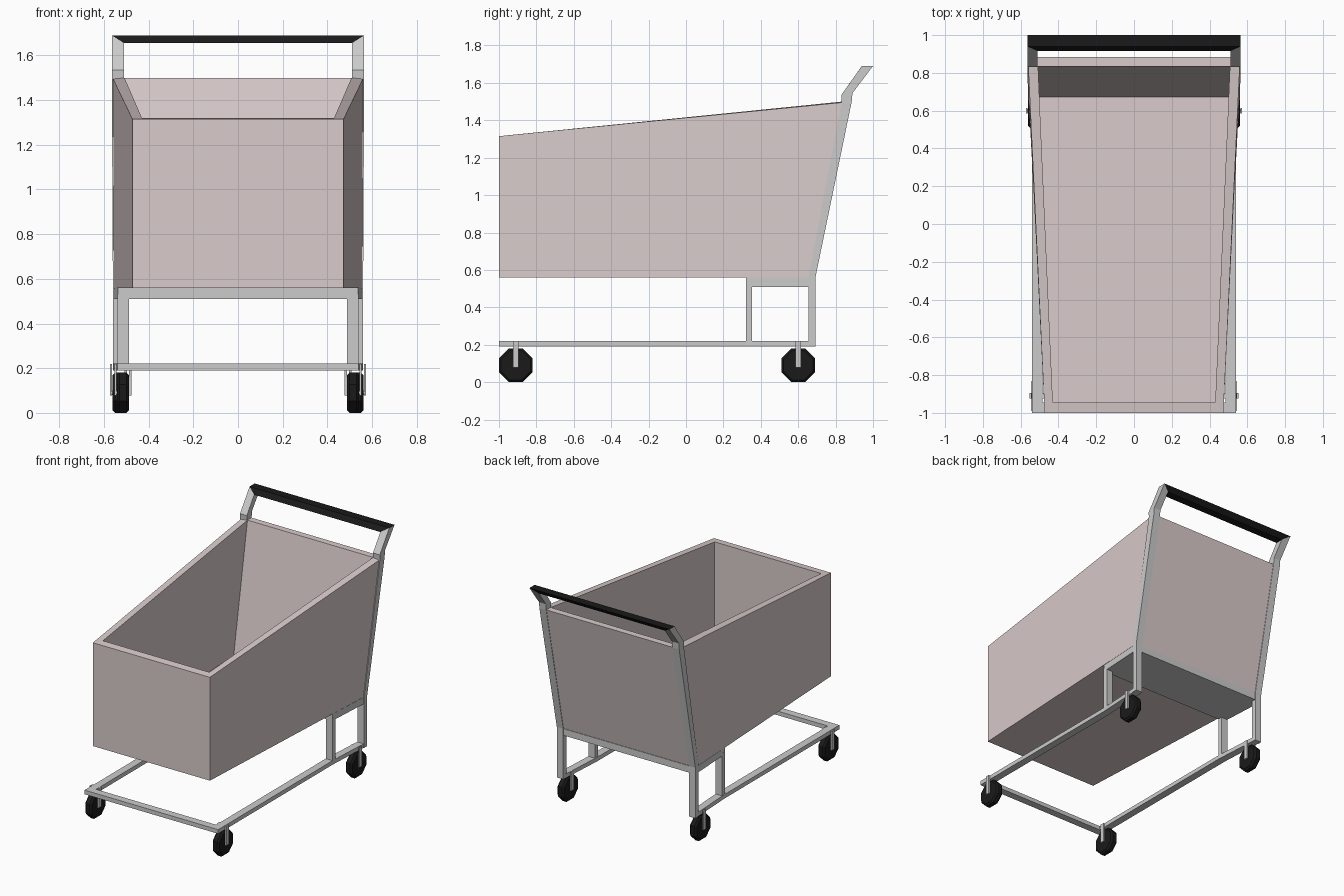
import bpy, bmesh, math
from mathutils import Matrix, Vector

if "Cube" in bpy.data.objects:
    bpy.data.objects.remove(bpy.data.objects["Cube"])


def material(name, rgb):
    m = bpy.data.materials.new(name)
    m.diffuse_color = (*rgb, 1)
    m.use_nodes = True
    m.node_tree.nodes["Principled BSDF"].inputs["Base Color"].default_value = m.diffuse_color
    return m


PINK = material("basket_pink", (0.70, 0.60, 0.60))
BLACK = material("black_rubber", (0.01, 0.01, 0.01))


def finish(name, bm, mat=None, mirror=False):
    bmesh.ops.recalc_face_normals(bm, faces=bm.faces)
    me = bpy.data.meshes.new(name)
    bm.to_mesh(me)
    bm.free()
    ob = bpy.data.objects.new(name, me)
    bpy.context.collection.objects.link(ob)
    if mat:
        me.materials.append(mat)
    if mirror:
        ob.modifiers.new("mirror", 'MIRROR')
    return ob


def loft(name, loops, mat=None, mirror=False):
    """Closed solid skinned through successive loops of points."""
    bm = bmesh.new()
    rings = [[bm.verts.new(p) for p in lp] for lp in loops]
    n = len(rings[0])
    for a, b in zip(rings, rings[1:]):
        for i in range(n):
            bm.faces.new((a[i], a[(i + 1) % n], b[(i + 1) % n], b[i]))
    bm.faces.new(rings[0])
    bm.faces.new(rings[-1])
    return finish(name, bm, mat, mirror)


def rect_z(x0, x1, y0, y1, z):
    return [(x0, y0, z), (x1, y0, z), (x1, y1, z), (x0, y1, z)]


def rect_y(x0, x1, z0, z1, y):
    return [(x0, y, z0), (x1, y, z0), (x1, y, z1), (x0, y, z1)]


def tray_loop(xf, yf, zf, xb, yb, zb):
    return [(-xf, yf, zf), (xf, yf, zf), (xb, yb, zb), (-xb, yb, zb)]


# Basket: outer shell, over the rim, down to the inner floor
loft("basket", [
    tray_loop(0.473, -1, 0.56, 0.557, 0.688, 0.56),
    tray_loop(0.473, -1, 1.315, 0.562, 0.883, 1.5),
    tray_loop(0.43, -0.945, 1.32, 0.508, 0.835, 1.5),
    tray_loop(0.43, -0.945, 0.575, 0.505, 0.672, 0.575)], PINK)

# Rear posts, bending back into the handle arms with a mitred top
loft("rear_post", [
    rect_z(0.508, 0.56, 0.655, 0.692, 0.19),
    rect_z(0.508, 0.56, 0.655, 0.692, 0.56),
    rect_z(0.51, 0.565, 0.832, 0.886, 1.5),
    [(0.51, 0.83, 1.535), (0.565, 0.83, 1.535), (0.565, 0.89, 1.545), (0.51, 0.89, 1.545)],
    [(0.51, 0.915, 1.655), (0.565, 0.94, 1.69), (0.565, 1.0, 1.69), (0.51, 0.972, 1.655)]],
    mirror=True)

# Handle bar with mitred ends
section = [(0.915, 1.655, 0.51), (0.94, 1.69, 0.565), (1.0, 1.69, 0.565), (0.972, 1.655, 0.51)]
loft("handle_bar", [[(s * x, y, z) for y, z, x in section] for s in (-1, 1)], BLACK)

# Plate carrying the basket
loft("support_plate", [tray_loop(0.538, 0.32, z, 0.558, 0.69, z) for z in (0.51, 0.559)])

# Short legs in front of the rear posts
loft("front_leg", [rect_z(0.488, 0.54, 0.32, 0.354, z) for z in (0.205, 0.53)], mirror=True)

# Base rails, flaring towards the rear, and front crossbar
loft("base_rail", [
    rect_y(0.485, 0.54, 0.19, 0.22, -1),
    rect_y(0.485, 0.54, 0.19, 0.22, 0.33),
    rect_y(0.507, 0.559, 0.19, 0.22, 0.691)], mirror=True)
loft("front_crossbar", [rect_y(-0.486, 0.486, 0.19, 0.22, y) for y in (-1, -0.945)])

# Casters: octagonal bevelled wheel, fork plates and axle
for label, cx, cy in (("front", 0.515, -0.91), ("rear", 0.535, 0.6)):
    turn = Matrix.Translation((cx, cy, 0.09)) @ Matrix.Rotation(math.pi / 2, 4, 'Y')
    bm = bmesh.new()
    r = 0.09 / math.cos(math.pi / 8)
    bmesh.ops.create_cone(bm, cap_ends=True, segments=8, radius1=r, radius2=r, depth=0.054,
                          matrix=Matrix.Rotation(math.pi / 8, 4, 'Z'))
    rim = [e for e in bm.edges if abs(e.verts[0].co.z - e.verts[1].co.z) < 1e-4]
    bmesh.ops.bevel(bm, geom=rim, offset=0.012, segments=1, affect='EDGES')
    bm.transform(turn)
    finish(label + "_wheel", bm, BLACK, True)

    bm = bmesh.new()
    for side in (-1, 1):
        bmesh.ops.create_cube(bm, size=1, matrix=Matrix.Translation((cx + side * 0.033, cy, 0.148))
                              @ Matrix.Diagonal((0.01, 0.03, 0.142, 1)))
    bmesh.ops.create_cone(bm, cap_ends=True, segments=8, radius1=0.01, radius2=0.01,
                          depth=0.07, matrix=turn)
    finish(label + "_fork", bm, None, True)
